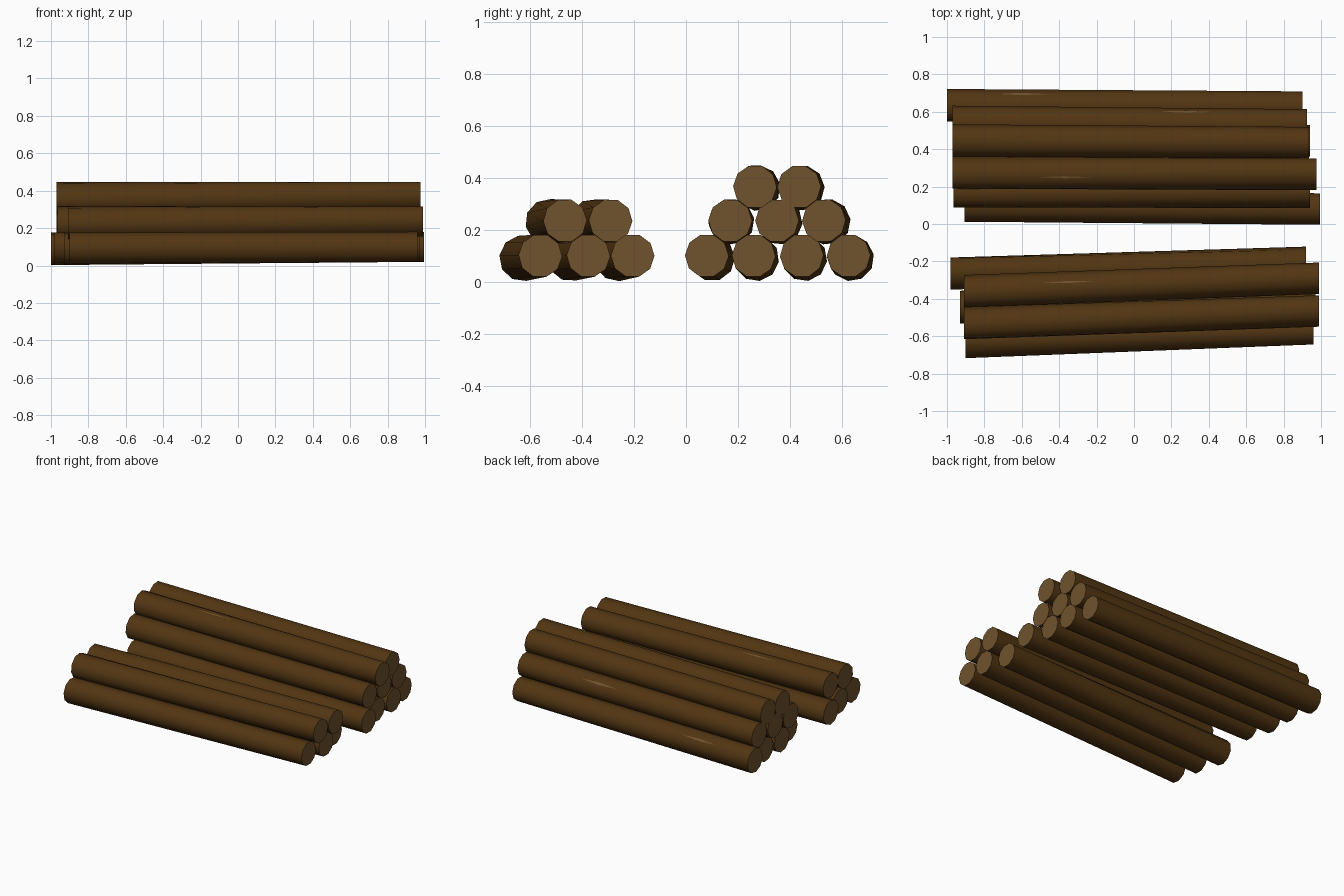
import bpy, bmesh, math, random
from mathutils import Vector

cube = bpy.data.objects.get("Cube")
if cube:
    bpy.data.objects.remove(cube)
random.seed(4)
SIDES = 10


def material(name, rgb):
    m = bpy.data.materials.new(name)
    m.use_nodes = True
    m.diffuse_color = (*rgb, 1)
    m.node_tree.nodes["Principled BSDF"].inputs["Base Color"].default_value = (*rgb, 1)
    return m


bark = material("dark bark", (0.085, 0.036, 0.006))
wood = material("cut wood", (0.16, 0.085, 0.027))


def ring(bm, centre, radius, twist):
    """Ten-sided cross-section standing across x."""
    return [bm.verts.new((centre[0],
                          centre[1] + radius * math.cos(math.tau * i / SIDES + twist),
                          centre[2] + radius * math.sin(math.tau * i / SIDES + twist)))
            for i in range(SIDES)]


def log(name, left_end, right_end, chip=None):
    """Log between two end centres; chip = (x, y) of a bare sliver on top."""
    bm = bmesh.new()
    a = ring(bm, left_end, 0.088, random.uniform(-0.25, 0.25))
    b = ring(bm, right_end, 0.084, random.uniform(-0.04, 0.04))
    for i in range(SIDES):
        j = (i + 1) % SIDES
        bm.faces.new((a[i], a[j], b[j], b[i])).smooth = True
    for cap in (a, b):
        bm.faces.new(cap).material_index = 1
    bmesh.ops.recalc_face_normals(bm, faces=bm.faces)

    # Bare sliver where the bark has rubbed off
    if chip:
        x, y = chip
        p, q = Vector(left_end), Vector(right_end)
        mid = p.lerp(q, (x - p.x) / (q.x - p.x))
        off = y - mid.y
        z = mid.z + math.sqrt(0.087 ** 2 - off ** 2)
        slope = -off / (z - mid.z)
        run = (q - p) / (q.x - p.x)
        c = Vector((x, y, z))
        side = Vector((0, 0.006, 0.006 * slope))
        f = bm.faces.new([bm.verts.new(v) for v in
                          (c - run * 0.15, c - side, c + run * 0.15, c + side)])
        f.material_index = 1
        f.normal_update()
        if f.normal.z < 0:
            f.normal_flip()

    me = bpy.data.meshes.new(name)
    bm.to_mesh(me)
    bm.free()
    me.materials.append(bark)
    me.materials.append(wood)
    ob = bpy.data.objects.new(name, me)
    bpy.context.collection.objects.link(ob)
    bpy.ops.object.select_all(action="DESELECT")
    ob.select_set(True)
    bpy.context.view_layer.objects.active = ob
    bpy.ops.object.shade_smooth_by_angle(angle=math.radians(60))


# Layer heights at the left and right ends
LAYERS = {"bottom": (0.09, 0.10), "middle": (0.23, 0.235), "top": (0.36, 0.365)}

# layer, x and y of one end, x and y of the other end, bare sliver
front_pile = [
    ("bottom", -0.90, -0.63, 0.96, -0.56, None),
    ("bottom", -0.93, -0.445, 0.97, -0.375, None),
    ("bottom", -0.98, -0.265, 0.92, -0.205, None),
    ("middle", -0.91, -0.53, 0.99, -0.465, None),
    ("middle", -0.91, -0.36, 0.99, -0.29, (-0.35, -0.31)),
]
back_pile = [
    ("bottom", -0.905, 0.10, 0.995, 0.08, None),
    ("bottom", -0.96, 0.27, 0.94, 0.26, None),
    ("bottom", -0.96, 0.455, 0.94, 0.445, None),
    ("bottom", -1.00, 0.635, 0.90, 0.625, (-0.6, 0.695)),
    ("middle", -0.965, 0.175, 0.94, 0.17, None),
    ("middle", -0.97, 0.36, 0.93, 0.35, None),
    ("middle", -0.97, 0.545, 0.925, 0.53, (0.28, 0.6)),
    ("top", -0.97, 0.275, 0.975, 0.265, (-0.37, 0.25)),
    ("top", -0.97, 0.445, 0.935, 0.435, None),
]
for pile, logs in (("front", front_pile), ("back", back_pile)):
    for n, (layer, x0, y0, x1, y1, chip) in enumerate(logs, 1):
        z0, z1 = LAYERS[layer]
        log(f"{pile}_{layer}_log_{n}", (x0, y0, z0), (x1, y1, z1), chip)
